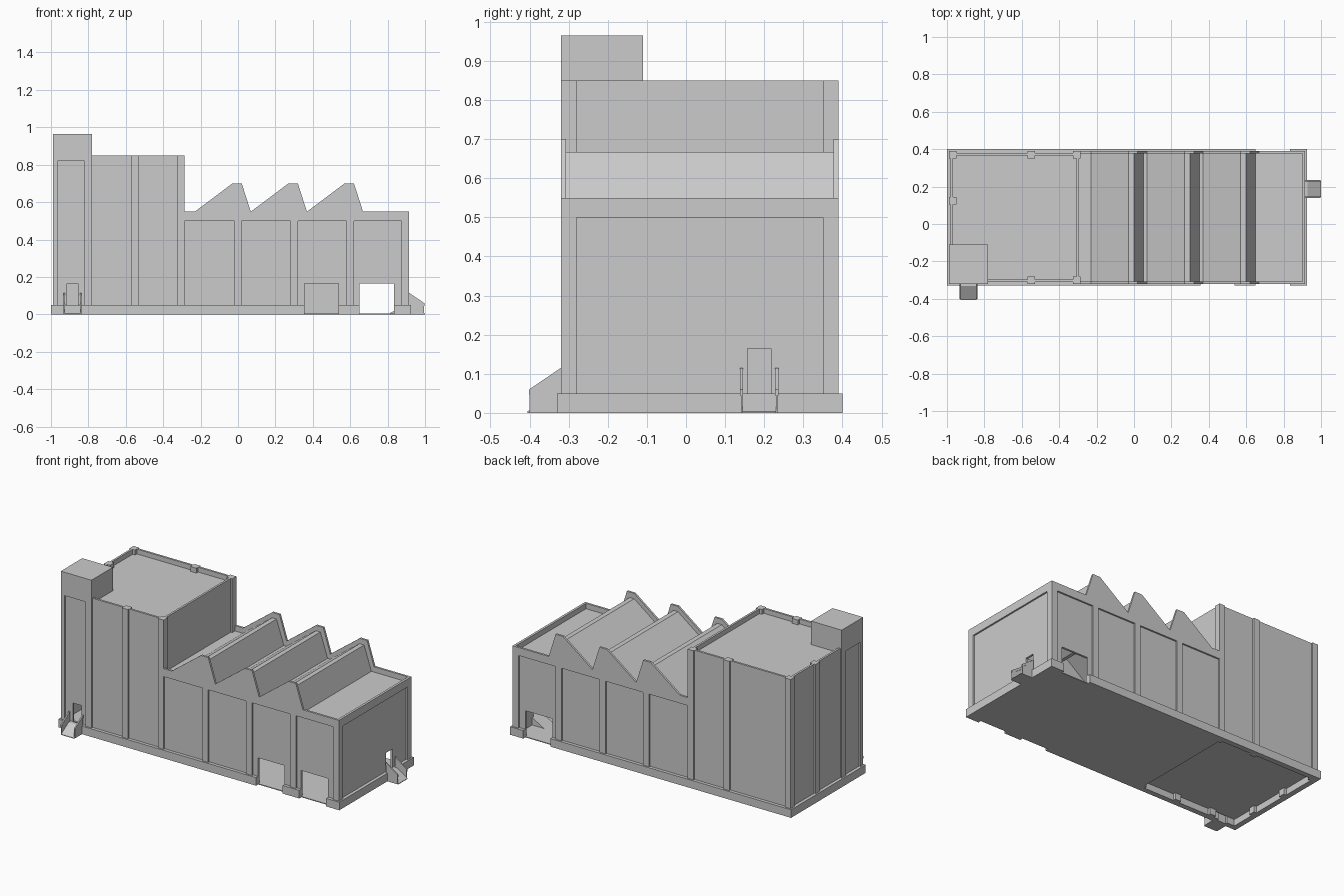
import bpy, bmesh
from mathutils import Vector

cube = bpy.data.objects.get("Cube")
if cube:
    bpy.data.objects.remove(cube, do_unlink=True)

grey = bpy.data.materials.new("plain_grey")
grey.use_nodes = True
grey.diffuse_color = (0.6, 0.6, 0.6, 1)
grey.node_tree.nodes["Principled BSDF"].inputs["Base Color"].default_value = (0.6, 0.6, 0.6, 1)


def prism(name, pts, axis, a, b):
    """Extrude an upright outline (horizontal, z) along x or y from a to b."""
    bm = bmesh.new()
    place = (lambda u, z: (a, u, z)) if axis == "x" else (lambda u, z: (u, a, z))
    face = bm.faces.new([bm.verts.new(place(u, z)) for u, z in pts])
    out = bmesh.ops.extrude_face_region(bm, geom=[face])
    step = Vector((b - a, 0, 0)) if axis == "x" else Vector((0, b - a, 0))
    bmesh.ops.translate(bm, verts=[v for v in out["geom"] if isinstance(v, bmesh.types.BMVert)], vec=step)
    bmesh.ops.recalc_face_normals(bm, faces=bm.faces)
    mesh = bpy.data.meshes.new(name)
    bm.to_mesh(mesh)
    bm.free()
    mesh.materials.append(grey)
    ob = bpy.data.objects.new(name, mesh)
    bpy.context.collection.objects.link(ob)
    return ob


def box(name, x0, x1, y0, y1, z0, z1):
    return prism(name, [(x0, z0), (x1, z0), (x1, z1), (x0, z1)], "y", y0, y1)


def wall(name, axis, a, b, u0, u1, top, doors=()):
    """Thin wall with door notches rising from its foot."""
    pts = [(u0, 0)]
    for d0, d1 in doors:
        pts += [(d0, 0), (d0, DOOR), (d1, DOOR), (d1, 0)]
    prism(name, pts + [(u1, 0), (u1, top), (u0, top)], axis, a, b)


# Main dimensions
LEFT, STEP, RIGHT = -0.99, -0.285, 0.915
FRONT, BACK = -0.32, 0.39
LOW, HIGH, TOWER = 0.55, 0.85, 0.965
HEAD, BASE, DOOR = 0.5, 0.05, 0.165
REC, THK, COL = 0.01, 0.013, 0.04
IN = REC + THK
gates = [(0.355, 0.537), (0.65, 0.835)]
hatch_x, hatch_y = -0.885, 0.187
half = 0.03

# Tall block walls, set back from the columns
wall("tall_front_wall", "y", FRONT + REC, FRONT + IN, LEFT + REC, STEP - REC, HIGH,
     [(hatch_x - half, hatch_x + half)])
wall("tall_back_wall", "y", BACK - IN, BACK - REC, LEFT + REC, STEP - REC, HIGH)
wall("tall_left_wall", "x", LEFT + REC, LEFT + IN, FRONT + REC, BACK - REC, HIGH)
wall("tall_right_wall", "x", STEP - IN, STEP - REC, FRONT + REC, BACK - REC, HIGH)

# Tall block columns
for i, x in enumerate((LEFT, -0.57, STEP - COL)):
    box(f"tall_back_column_{i}", x, x + COL, BACK - COL, BACK, 0, HIGH)
for i, x in enumerate((-0.82, -0.57, STEP - COL)):
    box(f"tall_front_column_{i}", x, x + COL, FRONT, FRONT + COL, 0, HIGH)
for i, y in enumerate((-0.15, 0.105)):
    box(f"tall_left_column_{i}", LEFT, LEFT + COL, y, y + COL, 0, HIGH)
box("tower_corner_column", LEFT, LEFT + 0.025, FRONT, FRONT + 0.025, 0, HIGH)

# Tower, tall roof and floor
box("tower_top", LEFT, -0.78, FRONT, -0.11, HIGH - 0.03, TOWER)
box("tall_roof", LEFT + IN, STEP - IN, FRONT + IN, BACK - IN, 0.8, 0.82)
box("tall_floor", LEFT + IN, STEP - IN, FRONT + IN, BACK - IN, 0.04, BASE)

# Sawtooth parapets along both long sides, flush with the pilasters
teeth = (-0.23, 0.07, 0.37)
outline = [(STEP, HEAD), (STEP, LOW)]
for x in teeth:
    outline += [(x, LOW), (x + 0.2, 0.7), (x + 0.25, 0.7), (x + 0.298, LOW)]
outline += [(RIGHT, LOW), (RIGHT, HEAD)]
prism("front_parapet", outline, "y", FRONT, FRONT + THK)
prism("back_parapet", outline, "y", BACK - THK, BACK)
box("right_parapet", RIGHT - 0.015, RIGHT, FRONT, BACK, HEAD, LOW)

# Sawtooth roof, lower than the parapets
top = [(STEP - REC, LOW - 0.033)]
for x in teeth:
    top += [(x, LOW - 0.033), (x + 0.2, 0.667), (x + 0.23, 0.667), (x + 0.28, LOW - 0.033)]
top += [(RIGHT - REC, LOW - 0.033)]
under = [(x, z - 0.015) for x, z in reversed(top)]
prism("sawtooth_roof", top + under, "y", FRONT + THK, BACK - THK)

# Low hall walls with gates
wall("low_front_wall", "y", FRONT + REC, FRONT + IN, STEP - REC, RIGHT - REC, HEAD + 0.01, gates)
wall("low_back_wall", "y", BACK - IN, BACK - REC, STEP - REC, RIGHT - REC, HEAD + 0.01, gates[1:])
wall("low_right_wall", "x", RIGHT - IN, RIGHT - REC, FRONT + REC, BACK - REC, HEAD + 0.01,
     [(hatch_y - half, hatch_y + half)])
box("low_floor", STEP - IN, RIGHT - REC, FRONT + REC, BACK - REC, 0, 0.005)

# Low hall pilasters
for i, x in enumerate((-0.02, 0.28, 0.58, RIGHT - COL)):
    box(f"low_front_pilaster_{i}", x, x + COL, FRONT, FRONT + COL, 0, HEAD)
    box(f"low_back_pilaster_{i}", x, x + COL, BACK - COL, BACK, 0, HEAD)

# Plinth, broken at the gates
E = 0.01
for i, (x0, x1) in enumerate(((LEFT - E, gates[0][0]), (gates[0][1], gates[1][0]), (gates[1][1], RIGHT + E))):
    box(f"front_plinth_{i}", x0, x1, FRONT - E, FRONT + REC, 0, BASE)
for i, (x0, x1) in enumerate(((LEFT - E, gates[1][0]), (gates[1][1], RIGHT + E))):
    box(f"back_plinth_{i}", x0, x1, BACK - REC, BACK + E, 0, BASE)
box("left_plinth", LEFT - E, LEFT + REC, FRONT - E, BACK + E, 0, BASE)
box("right_plinth", RIGHT - REC, RIGHT + E, FRONT - E, BACK + E, 0, BASE)


def ramp(name, axis, wall_at, sign, centre):
    """Sloped walk from a hatch with a solid rail on each side."""
    def place(pts):
        return [(wall_at + sign * d, z) for d, z in pts]
    w = 0.043
    slope = place([(0, 0), (0.085, 0), (0.085, 0.004), (0.012, BASE), (0, BASE)])
    prism(name + "_slope", slope, axis, centre - w, centre + w)
    panel = place([(0, 0), (0.08, 0), (0.08, 0.06), (0, 0.113)])
    cap = place([(0, 0.098), (0.081, 0.045), (0.081, 0.06), (0, 0.115)])
    for side, s in (("a", -1), ("b", 1)):
        c = centre + s * (w + 0.002)
        prism(f"{name}_rail_{side}", panel, axis, c - 0.002, c + 0.002)
        prism(f"{name}_rail_cap_{side}", cap, axis, c - 0.004, c + 0.004)


ramp("front_ramp", "x", FRONT, -1, hatch_x)
ramp("right_ramp", "y", RIGHT, 1, hatch_y)
prism("inner_ramp", [(0.81, 0.005), (RIGHT - REC, 0.005), (RIGHT - REC, BASE), (0.89, BASE)],
      "y", hatch_y - 0.045, hatch_y + 0.045)
